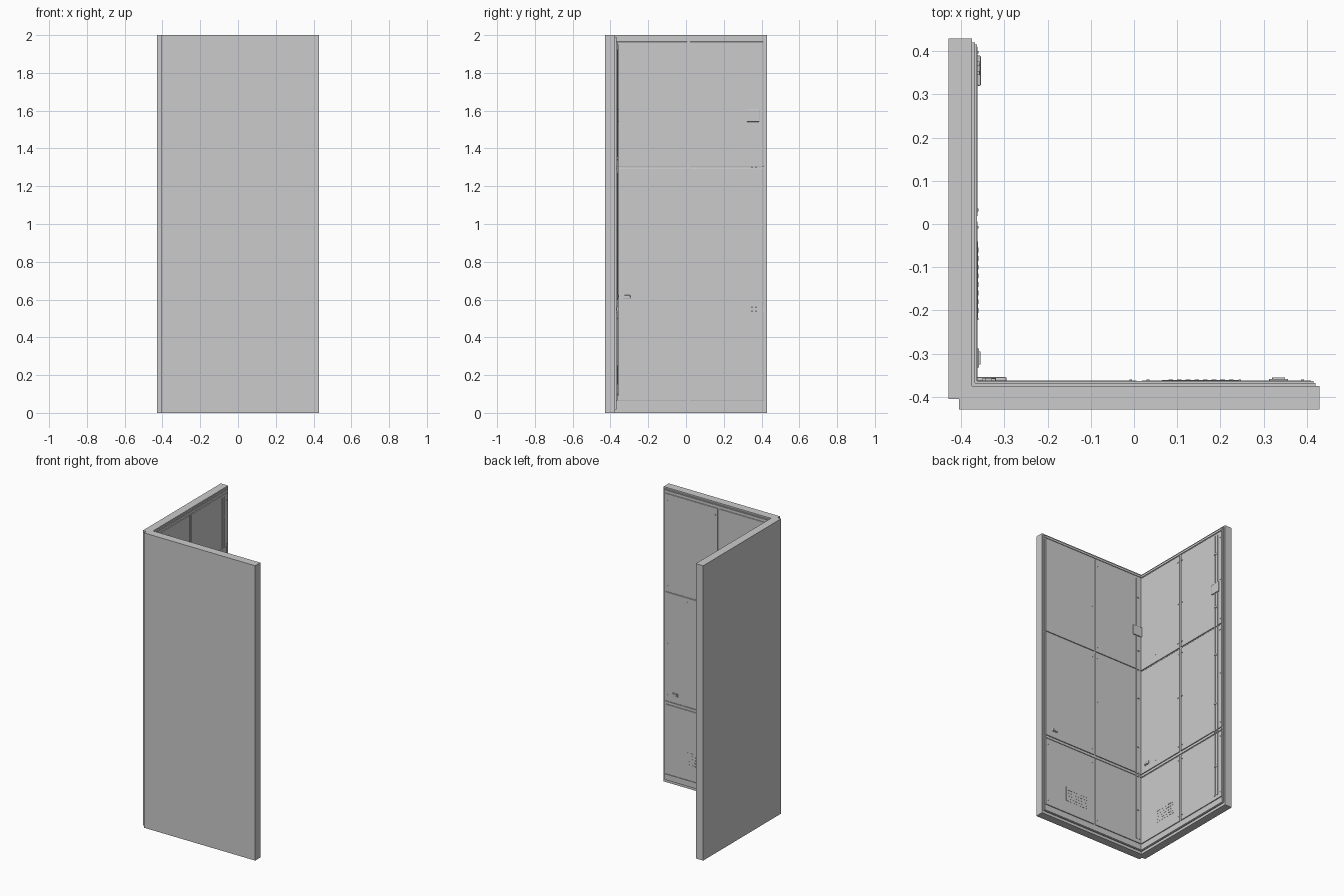
import bpy, bmesh, math
from mathutils import Matrix, Vector

if "Cube" in bpy.data.objects:
    bpy.data.objects.remove(bpy.data.objects["Cube"])

# Wall space: x = depth from the outer face inward, y = along the wall, z = up
LOW, HIGH, MID = -0.405, 0.43, 0.0125
FACE = 0.062            # frame surface
PANEL = 0.068           # panel surface

grey = bpy.data.materials.new("wall grey")
grey.diffuse_color = (0.6, 0.6, 0.6, 1)
grey.use_nodes = True
grey.node_tree.nodes["Principled BSDF"].inputs["Base Color"].default_value = grey.diffuse_color

left = Matrix.Translation((-0.43, 0, 0))
front = Matrix.Translation((0.025, -0.43, 0)) @ Matrix.Rotation(math.pi / 2, 4, 'Z')


def part(name, boxes, bevel=0.0):
    """Place one set of (depth, along, height) boxes on both walls."""
    bm = bmesh.new()
    for d, u, z in boxes:
        size = Vector((d[1] - d[0], u[1] - u[0], z[1] - z[0]))
        mid = Vector((d[0] + d[1], u[0] + u[1], z[0] + z[1])) / 2
        scale = Matrix.Diagonal((size.x, size.y, size.z, 1))
        bmesh.ops.create_cube(bm, size=1, matrix=Matrix.Translation(mid) @ scale)
    mesh = bpy.data.meshes.new(name)
    bm.to_mesh(mesh)
    bm.free()
    mesh.materials.append(grey)
    for side, matrix in (("left", left), ("front", front)):
        ob = bpy.data.objects.new(f"{side}_{name}", mesh)
        ob.matrix_world = matrix
        bpy.context.collection.objects.link(ob)
        if bevel:
            mod = ob.modifiers.new("bevel", 'BEVEL')
            mod.width, mod.segments = bevel, 2


def at(u, z, w, h, d0, d1):
    return ((d0, d1), (u - w / 2, u + w / 2), (z - h / 2, z + h / 2))


# Wall slab and the stepped frame on its inner side
part("wall_slab", [((0, 0.055), (LOW, HIGH), (0, 2))])
part("inner_frame", [((0.054, FACE), (LOW + 0.01, HIGH - 0.01), (0.018, 1.99))])

# Six inner panels, split by narrow seams
rows = [(0.065, 0.535), (0.562, 1.297), (1.305, 1.965)]
cols = [(-0.385, MID - 0.006), (MID + 0.006, 0.41)]
part("panels", [((0.06, PANEL), c, r) for r in rows for c in cols], 0.002)

# Skirting, head strip and the strip in the lower seam
part("skirting", [((0.06, 0.066), (-0.39, 0.415), (0.022, 0.06))])
part("head_strip", [((0.06, 0.066), (-0.39, 0.415), (1.972, 1.986))])
part("seam_strip", [((0.06, 0.066), (-0.385, 0.41), (0.542, 0.555))])

# Twin long rails with their clips
part("rails", [at(u, 1.02, 0.009, 1.86, PANEL - 0.002, 0.072) for u in (0.35, 0.372)])
part("rail_clips", [at(0.357, z, 0.024, 0.012, PANEL - 0.002, 0.0735)
                    for z in (0.3, 0.75, 1.1, 1.44, 1.82)])

# Thin shelf strips on one column
part("shelf_strips", [at(-0.22, z, 0.005, h, PANEL - 0.002, 0.0695)
                      for z, h in ((1.635, 0.56), (0.935, 0.67))])

# Latch block over the rails, and the small pull handle
part("latch_block", [at(0.355, 1.575, 0.07, 0.068, PANEL - 0.002, 0.0755)], 0.003)
part("pull_handle", [at(-0.31, 0.617, 0.044, 0.022, PANEL - 0.002, 0.0715),
                     at(-0.31, 0.617, 0.03, 0.012, PANEL, 0.075)], 0.001)

# Vent plate with rows of small louvres
part("vent_plate", [at(-0.13, 0.2, 0.18, 0.1, PANEL - 0.002, 0.069)])
part("vent_louvres", [at(-0.2 + 0.02 * i, 0.17 + 0.02 * j, 0.011, 0.005, PANEL, 0.0705)
                      for i in range(8) for j in range(4)])

# Small screws along the panel edges and seams
part("screws", [at(u, z, 0.006, 0.006, PANEL - 0.002, 0.0695)
                for z in (0.1, 0.5, 0.6, 0.95, 1.26, 1.34, 1.62, 1.92)
                for u in (-0.365, MID - 0.02, MID + 0.02, 0.398)])
